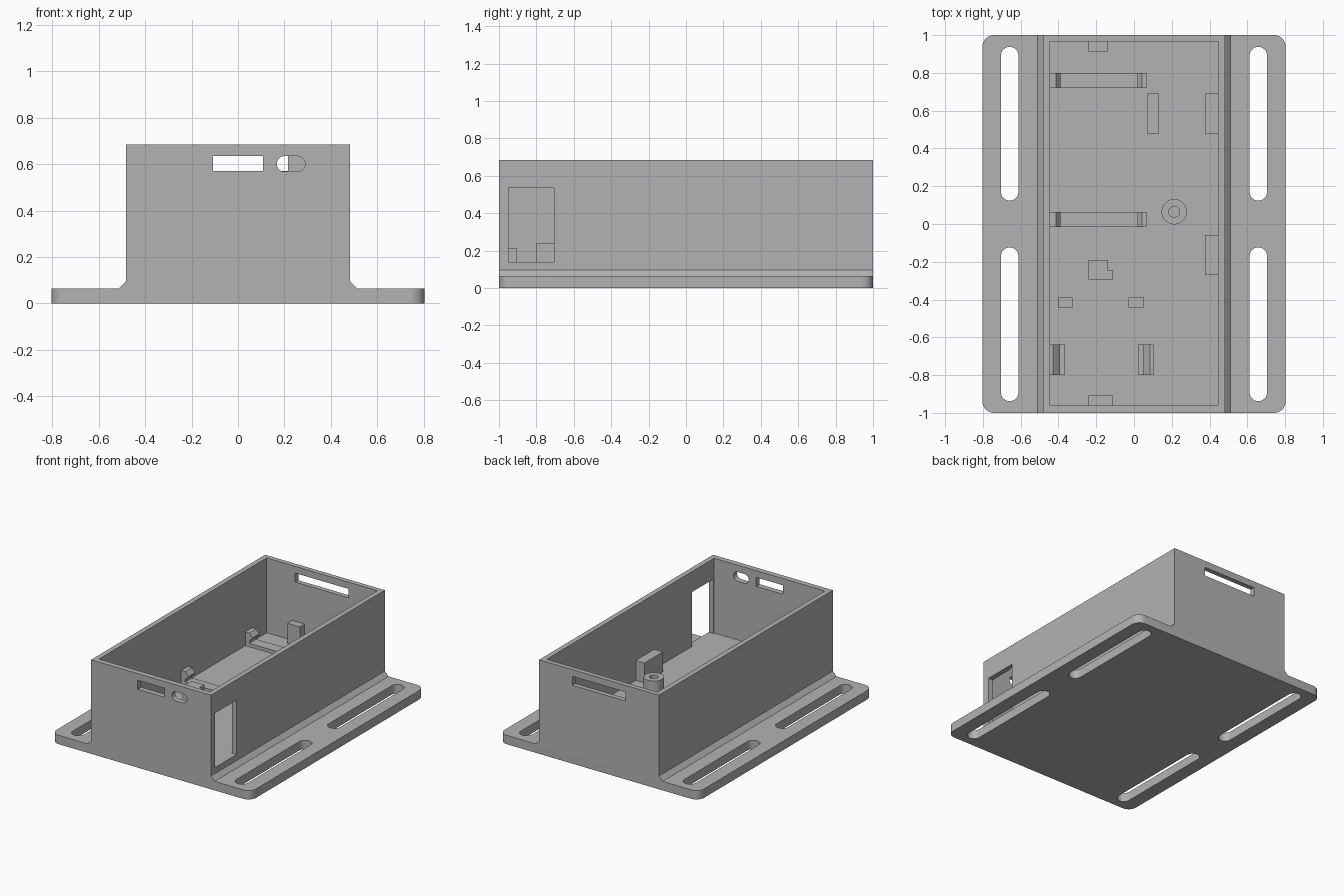
import bpy, bmesh, math
from mathutils import Vector

if "Cube" in bpy.data.objects:
    bpy.data.objects.remove(bpy.data.objects["Cube"], do_unlink=True)

grey = bpy.data.materials.new("plain grey")
grey.use_nodes = True
grey.diffuse_color = (0.45, 0.45, 0.45, 1)
grey.node_tree.nodes["Principled BSDF"].inputs["Base Color"].default_value = (0.45, 0.45, 0.45, 1)

FLOOR, TOP, FLANGE = 0.14, 0.684, 0.065
SUNK = FLOOR - 0.02


def prism(name, outline, axis, lo, hi):
    """Extrude a 2D outline along x, y or z."""
    place = {"x": lambda p, t: (t, p[0], p[1]),
             "y": lambda p, t: (p[0], t, p[1]),
             "z": lambda p, t: (p[0], p[1], t)}[axis]
    bm = bmesh.new()
    face = bm.faces.new([bm.verts.new(place(p, lo)) for p in outline])
    side = bmesh.ops.extrude_face_region(bm, geom=[face])
    move = Vector(place((0, 0), hi - lo))
    bmesh.ops.translate(bm, vec=move, verts=[v for v in side["geom"] if isinstance(v, bmesh.types.BMVert)])
    bmesh.ops.recalc_face_normals(bm, faces=bm.faces)
    mesh = bpy.data.meshes.new(name)
    bm.to_mesh(mesh)
    bm.free()
    mesh.materials.append(grey)
    obj = bpy.data.objects.new(name, mesh)
    bpy.context.collection.objects.link(obj)
    return obj


def rounded(x0, x1, y0, y1, r, steps=10):
    """Rectangle outline with round corners."""
    pts = []
    corners = [(x1 - r, y1 - r), (x0 + r, y1 - r), (x0 + r, y0 + r), (x1 - r, y0 + r)]
    for k, (cx, cy) in enumerate(corners):
        for i in range(steps + 1):
            a = math.pi / 2 * (k + i / steps)
            p = (cx + r * math.cos(a), cy + r * math.sin(a))
            if not pts or math.dist(p, pts[-1]) > 1e-5:
                pts.append(p)
    if math.dist(pts[0], pts[-1]) < 1e-5:
        pts.pop()
    return pts


def rect(x0, x1, y0, y1):
    return [(x0, y0), (x1, y0), (x1, y1), (x0, y1)]


def boolean(obj, tool, operation="DIFFERENCE"):
    mod = obj.modifiers.new("cut", "BOOLEAN")
    mod.operation, mod.object, mod.solver = operation, tool, "EXACT"
    bpy.context.view_layer.objects.active = obj
    bpy.ops.object.modifier_apply(modifier=mod.name)
    bpy.data.objects.remove(tool, do_unlink=True)


def smooth(obj):
    bpy.ops.object.select_all(action="DESELECT")
    obj.select_set(True)
    bpy.context.view_layer.objects.active = obj
    bpy.ops.object.shade_smooth_by_angle(angle=math.radians(30))


# Box with mounting flanges and small fillet chamfers
half = [(0.803, 0), (0.803, FLANGE), (0.512, FLANGE), (0.482, 0.096), (0.482, TOP)]
body = prism("enclosure", half + [(-x, z) for x, z in reversed(half)], "y", -1, 1)
boolean(body, prism("corner_tool", rounded(-0.803, 0.803, -1, 1, 0.062), "z", -0.1, 1), "INTERSECT")

# Cavity and the wall openings
boolean(body, prism("cavity", rect(-0.445, 0.445, -0.96, 0.965), "z", FLOOR, 1))
boolean(body, prism("front_slot", rect(-0.107, 0.107, 0.57, 0.635), "y", -1.1, -0.9))
boolean(body, prism("front_oval", rounded(0.167, 0.289, 0.567, 0.634, 0.0334), "y", -1.1, -0.9))
boolean(body, prism("back_slot", rect(-0.215, 0.215, 0.57, 0.635), "y", 0.9, 1.1))
boolean(body, prism("side_window", rect(-0.95, -0.705, FLOOR, 0.535), "x", 0.43, 0.6))

# Long mounting slots in the flanges
for sx in (-1, 1):
    for sy in (-1, 1):
        xs = sorted((sx * 0.612, sx * 0.704))
        ys = sorted((sy * 0.124, sy * 0.938))
        boolean(body, prism("slot", rounded(*xs, *ys, 0.0459), "z", -0.1, 0.2))
smooth(body)

# Board supports and stops standing on the floor: x range, y range, top
blocks = {
    "back_stop": (-0.24, -0.14, 0.91, 0.97, 0.285),
    "front_stop": (-0.24, -0.11, -0.97, -0.907, 0.215),
    "inner_rest": (0.07, 0.132, 0.48, 0.69, 0.285),
    "wall_rest_back": (0.375, 0.45, 0.48, 0.69, 0.285),
    "wall_rest_middle": (0.375, 0.45, -0.27, -0.058, 0.285),
    "small_rest_right": (-0.403, -0.325, -0.442, -0.39, 0.2),
    "small_rest_left": (-0.028, 0.052, -0.442, -0.39, 0.2),
}
for name, (x0, x1, y0, y1, top) in blocks.items():
    prism(name, rect(x0, x1, y0, y1), "z", SUNK, top)
prism("notched_rest", [(-0.24, -0.295), (-0.11, -0.295), (-0.11, -0.245), (-0.138, -0.245),
                       (-0.138, -0.19), (-0.24, -0.19)], "z", SUNK, 0.285)

# Cradles: a low bar with a snap hook at each end
hook = [(0, 0.165), (0, 0.185), (0.024, 0.2), (0.024, 0.21), (0, 0.24), (-0.024, 0.24), (-0.024, SUNK)]
left_hook = [(0.042 - x, z) for x, z in hook]
right_hook = [(-0.413 + x, z) for x, z in hook[:5]] + [(-0.446, 0.24), (-0.446, SUNK)]
for name, y in (("back_cradle", 0.76), ("middle_cradle", 0.023)):
    prism(name, right_hook + left_hook[::-1], "y", y - 0.04, y + 0.04)

# Front snap clips with a short ledge
clip = [(0, SUNK), (0, 0.24), (0.017, 0.24), (0.055, 0.205), (0.055, 0.19),
        (0.03, 0.175), (0.03, 0.165), (0.083, 0.165), (0.083, SUNK)]
prism("clip_right", [(x - 0.447, z) for x, z in clip], "y", -0.8, -0.638)
prism("clip_left", [(0.103 - x, z) for x, z in clip], "y", -0.8, -0.638)

# Screw post with a hole
cx, cy, r, h = 0.213, 0.065, 0.067, 0.029
post = prism("screw_post", rounded(cx - r, cx + r, cy - r, cy + r, r), "z", SUNK, 0.275)
boolean(post, prism("screw_hole", rounded(cx - h, cx + h, cy - h, cy + h, h), "z", FLOOR, 0.4))
smooth(post)
